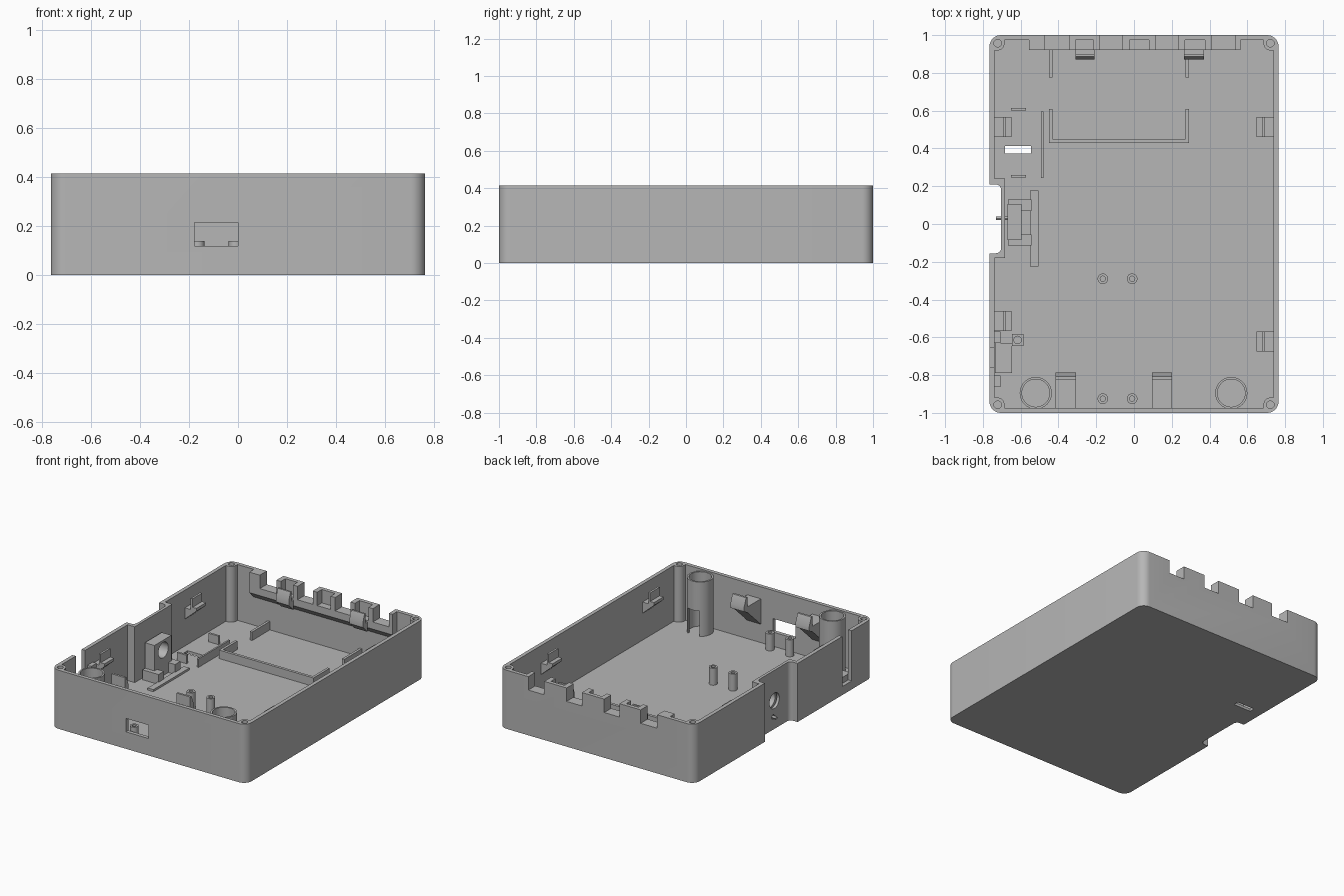
import bpy, bmesh, math
from mathutils import Vector

cube = bpy.data.objects.get("Cube")
if cube:
    bpy.data.objects.remove(cube, do_unlink=True)

grey = bpy.data.materials.new("plain grey plastic")
grey.use_nodes = True
COLOUR = (0.47, 0.47, 0.47, 1)
grey.diffuse_color = COLOUR
grey.node_tree.nodes["Principled BSDF"].inputs["Base Color"].default_value = COLOUR

W, L, H = 0.765, 1.0, 0.415     # half width, half length, height
FLOOR = 0.02
IX, IY = W - 0.027, L - 0.027   # inner faces of the walls
parts = []


def prism(name, outline, axis, lo, hi):
    """Extrude a 2D outline along an axis."""
    place = {"x": lambda u, v, w: (w, u, v),
             "y": lambda u, v, w: (u, w, v),
             "z": lambda u, v, w: (u, v, w)}[axis]
    bm = bmesh.new()
    rings = [[bm.verts.new(place(u, v, w)) for u, v in outline] for w in (lo, hi)]
    for ring in rings:
        bm.faces.new(ring)
    n = len(outline)
    for i in range(n):
        j = (i + 1) % n
        bm.faces.new((rings[0][i], rings[0][j], rings[1][j], rings[1][i]))
    bmesh.ops.recalc_face_normals(bm, faces=bm.faces)
    mesh = bpy.data.meshes.new(name)
    bm.to_mesh(mesh)
    bm.free()
    mesh.materials.append(grey)
    obj = bpy.data.objects.new(name, mesh)
    bpy.context.collection.objects.link(obj)
    parts.append(obj)
    return obj


def box(name, x0, x1, y0, y1, z0, z1):
    return prism(name, [(x0, y0), (x1, y0), (x1, y1), (x0, y1)], "z", z0, z1)


def rod(name, u, v, r, axis, lo, hi, n=32):
    ring = [(u + r * math.cos(math.tau * i / n), v + r * math.sin(math.tau * i / n))
            for i in range(n)]
    return prism(name, ring, axis, lo, hi)


def rounded(corners, steps=8):
    """Fillet the right-angled corners (x, y, radius) of an outline."""
    out = []
    for i, (x, y, r) in enumerate(corners):
        p = Vector((x, y))
        if not r:
            out.append((x, y))
            continue
        u = (Vector(corners[i - 1][:2]) - p).normalized()
        v = (Vector(corners[(i + 1) % len(corners)][:2]) - p).normalized()
        c = p + (u + v) * r
        for k in range(steps + 1):
            t = math.pi / 2 * k / steps
            out.append(tuple(c - r * (v * math.cos(t) + u * math.sin(t))))
    return out


def cut(target, *cutters):
    """Subtract the cutters, apply the result and delete them."""
    for c in cutters:
        mod = target.modifiers.new("cut", "BOOLEAN")
        mod.operation, mod.solver, mod.object = "DIFFERENCE", "EXACT", c
    bpy.context.view_layer.update()
    deps = bpy.context.evaluated_depsgraph_get()
    mesh = bpy.data.meshes.new_from_object(target.evaluated_get(deps))
    target.modifiers.clear()
    target.data = mesh
    for c in cutters:
        parts.remove(c)
        bpy.data.objects.remove(c, do_unlink=True)


# Case: rounded tray with a recess in one side and a boss in each corner
case = prism("case_shell", rounded([
    (-W, -L, .06), (W, -L, .06), (W, L, .06), (-W, L, .06),
    (-W, .21, 0), (-.703, .21, .03), (-.703, -.155, .03), (-W, -.155, 0)]), "z", 0, H)

bx, by, br = .685, .918, .04
cavity = prism("cavity", rounded([
    (-IX, -by, 0), (-bx, -by, br), (-bx, -IY, 0),
    (bx, -IY, 0), (bx, -by, br), (IX, -by, 0),
    (IX, by, 0), (bx, by, br), (bx, IY, 0),
    (-bx, IY, 0), (-bx, by, br), (-IX, by, 0),
    (-IX, .24, 0), (-.683, .24, 0), (-.683, -.18, 0), (-IX, -.18, 0)]), "z", FLOOR, 1)

notches = [(-.475, -.345), (-.18, -.06), (.115, .235), (.41, .535)]
NOTCH_Z = .32
cutters = [cavity,
           box("front_window", -.178, 0, -1.1, -.95, .12, .215),
           box("side_slot", -.9, -.7, -.76, -.655, .06, .6),
           box("floor_slot", -.683, -.545, .372, .412, -.1, .1),
           rod("side_hole", .015, .2, .055, "x", -.8, -.6),
           rod("pin_hole", .03, .09, .016, "x", -.8, -.6, 16)]
cutters += [box("notch", a, b, .96, 1.1, NOTCH_Z, .6) for a, b in notches]
cutters += [rod("screw_hole", sx * .722, sy * .957, .02, "z", .15, .6, 20)
            for sx in (-1, 1) for sy in (-1, 1)]
cut(case, *cutters)

# Back wall: sloped ledge with paired posts between the notches
BAND = .922
prism("back_ledge", [(IY, .22), (BAND, .27), (BAND, NOTCH_Z), (IY, NOTCH_Z)], "x", -.557, .563)
edges = [-.557] + [e for n in notches for e in n] + [.563]
for a, b in zip(edges[::2], edges[1::2]):
    if b - a < .1:
        box("back_end_post", a, b, BAND, IY, NOTCH_Z, H)
    else:
        box("back_post", a, a + .035, BAND, IY, NOTCH_Z, H)
        box("back_post", b - .035, b, BAND, IY, NOTCH_Z, H)
for a, b in ((-.31, -.21), (.265, .37)):
    prism("back_clip", [(BAND, .24), (BAND, .31), (.9, .31), (.9, .38), (.887, .38),
                        (.87, .33), (.87, .29)], "x", a, b)

# Side wall clips: ledge with an upright lip
for side, y0 in ((-1, .46), (1, .46), (-1, -.567), (1, -.675)):
    clip = [(0, .21), (.09, .29), (.09, .31), (.06, .31), (.06, .37), (.045, .37),
            (.045, .29), (0, .29)]
    prism("side_clip", [(side * (IX - d), z) for d, z in clip], "y", y0, y0 + .107)

# Front brackets: wedge with a lip
for x0 in (-.415, .095):
    wedge = [(0, .15), (.15, .29), (.188, .31), (.188, .34), (.165, .4), (.15, .4),
             (.15, .33), (0, .33)]
    prism("front_bracket", [(d - IY, z) for d, z in wedge], "x", x0, x0 + .107)

# Front tubes with a slotted lower part
for x in (-.52, .515):
    tube = rod("front_tube", x, -.895, .085, "z", .01, .405, 48)
    cut(tube, rod("bore", x, -.895, .073, "z", FLOOR, 1, 48),
        box("tube_slot", x - .045, x + .045, -.895, -.7, FLOOR, .2))

# Screw standoffs
for x in (-.165, -.01):
    for y in (-.29, -.925):
        post = rod("standoff", x, y, .028, "z", .01, .14, 24)
        cut(post, rod("standoff_bore", x, y, .014, "z", .05, 1, 16))

# Floor ribs
RIB = .08
box("frame_front_rib", -.45, .29, .43, .45, .01, RIB)
for x in (-.45, .272):
    box("frame_side_rib", x, x + .018, .45, .61, .01, RIB)
    box("frame_back_rib", x, x + .018, .775, IY, .01, RIB)
box("long_rib", -.492, -.48, .243, .595, .01, RIB)
for y in (.245, .6):
    box("short_rib", -.65, -.573, y, y + .015, .01, RIB)
box("floor_strip", -.55, -.505, -.225, .178, .01, .035)

# Recess holder: upright block with a hole, feet and a pin
holder = box("holder_block", -.67, -.595, -.085, .105, .01, .27)
cut(holder, rod("holder_hole", .015, .2, .055, "x", -.8, -.5))
for y in (-.115, .07):
    box("holder_foot", -.668, -.542, y, y + .06, .01, .09)
rod("side_pin", .03, .09, .01, "x", -.73, -.67, 12)

# Slot holder on the side wall
box("slot_block", -.735, -.647, -.79, -.63, .01, .1)
for y in (-.63, -.862):
    box("slot_guide", -.745, -.708, y, y + .06, .01, .3)
peg = box("peg_block", -.647, -.585, -.645, -.583, .01, .11)
cut(peg, rod("peg_hole", -.616, -.614, .02, "z", .05, 1, 16))

# Smooth round surfaces, keep edges sharp
bpy.ops.object.select_all(action="DESELECT")
for obj in parts:
    obj.select_set(True)
bpy.context.view_layer.objects.active = case
bpy.ops.object.shade_smooth_by_angle(angle=math.radians(30))
